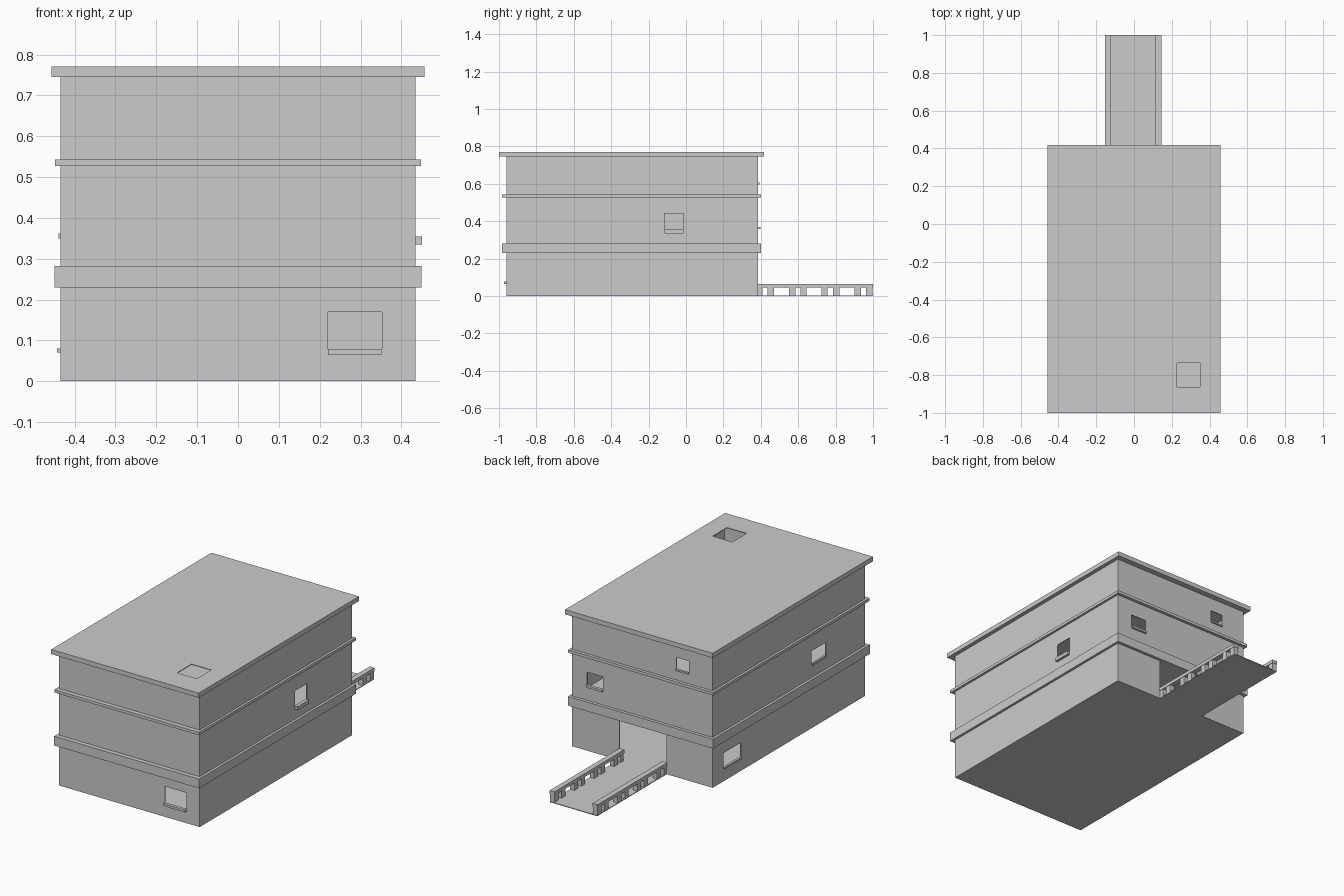
import bpy

if "Cube" in bpy.data.objects:
    bpy.data.objects.remove(bpy.data.objects["Cube"])


def box(name, x0, x1, y0, y1, z0, z1):
    """Axis-aligned box given by its limits."""
    bpy.ops.mesh.primitive_cube_add(size=1, location=((x0 + x1) / 2, (y0 + y1) / 2, (z0 + z1) / 2))
    ob = bpy.context.object
    ob.name = name
    ob.scale = (x1 - x0, y1 - y0, z1 - z0)
    bpy.ops.object.transform_apply(location=False, rotation=False, scale=True)
    return ob


def cut(target, *limits):
    """Subtract a box from the target."""
    cutter = box("cutter", *limits)
    cutter.hide_render = True
    mod = target.modifiers.new("cut", 'BOOLEAN')
    mod.operation = 'DIFFERENCE'
    mod.solver = 'EXACT'
    mod.object = cutter
    bpy.context.view_layer.objects.active = target
    bpy.ops.object.modifier_apply(modifier=mod.name)
    bpy.data.objects.remove(cutter, do_unlink=True)


# Hollow wall shell with thin walls
W, YF, YB, T = 0.435, -0.96, 0.385, 0.005
walls = box("walls", -W, W, YF, YB, 0, 0.75)
cut(walls, -W + T, W - T, YF + T, YB - T, 0.003, 0.9)

# Doorway in the back wall
cut(walls, -0.149, 0.143, YB - 0.03, YB + 0.03, 0.003, 0.235)

# Windows: side, range along the wall, sill bottom, sill top, window top, sill depth
windows = [
    ("front", 0.22, 0.353, 0.065, 0.078, 0.17, 0.012),
    ("right", -0.115, -0.013, 0.335, 0.355, 0.44, 0.015),
    ("left", 0.136, 0.29, 0.07, 0.08, 0.158, 0.008),
    ("left", -0.615, -0.49, 0.35, 0.362, 0.432, 0.005),
    ("back", 0.243, 0.342, 0.358, 0.37, 0.44, 0.012),
    ("back", -0.287, -0.21, 0.597, 0.606, 0.67, 0.008),
]
for side, a, b, z0, z1, z2, d in windows:
    face = {"front": YF, "back": YB, "left": -W, "right": W}[side]
    s = 1 if side in ("back", "right") else -1
    lo, hi = sorted((face - s * T, face + s * d))
    if side in ("front", "back"):
        cut(walls, a, b, face - 0.03, face + 0.03, z1 - 0.002, z2)
        box(side + "_window_sill", a, b, lo, hi, z0, z1)
    else:
        cut(walls, face - 0.03, face + 0.03, a, b, z1 - 0.002, z2)
        box(side + "_window_sill", lo, hi, a, b, z0, z1)

# Projecting floor slabs between the storeys
box("lower_floor_band", -0.449, 0.449, -0.985, 0.402, 0.23, 0.282)
box("upper_floor_band", -0.448, 0.448, -0.985, 0.402, 0.527, 0.543)

# Roof slab, hollow underneath, with an open hatch
roof = box("roof", -0.457, 0.457, -1.0, 0.417, 0.745, 0.771)
cut(roof, -W + T, W - T, YF + T, YB - T, 0.7, 0.767)
cut(roof, 0.227, 0.35, -0.862, -0.735, 0.7, 0.9)

# Entrance bridge with low railings on posts
box("bridge_floor", -0.15, 0.143, YB - 0.004, 1.0, 0, 0.004)
posts = [(0.386, 0.41), (0.435, 0.47), (0.55, 0.585), (0.612, 0.645),
         (0.725, 0.757), (0.787, 0.82), (0.9, 0.935), (0.962, 0.998)]
for side, x0, x1 in (("left", -0.153, -0.122), ("right", 0.115, 0.145)):
    box(side + "_rail", x0, x1, YB - 0.004, 1.0, 0.046, 0.065)
    for y0, y1 in posts:
        box(side + "_rail_post", x0 + 0.002, x1 - 0.002, y0, y1, 0, 0.047)
